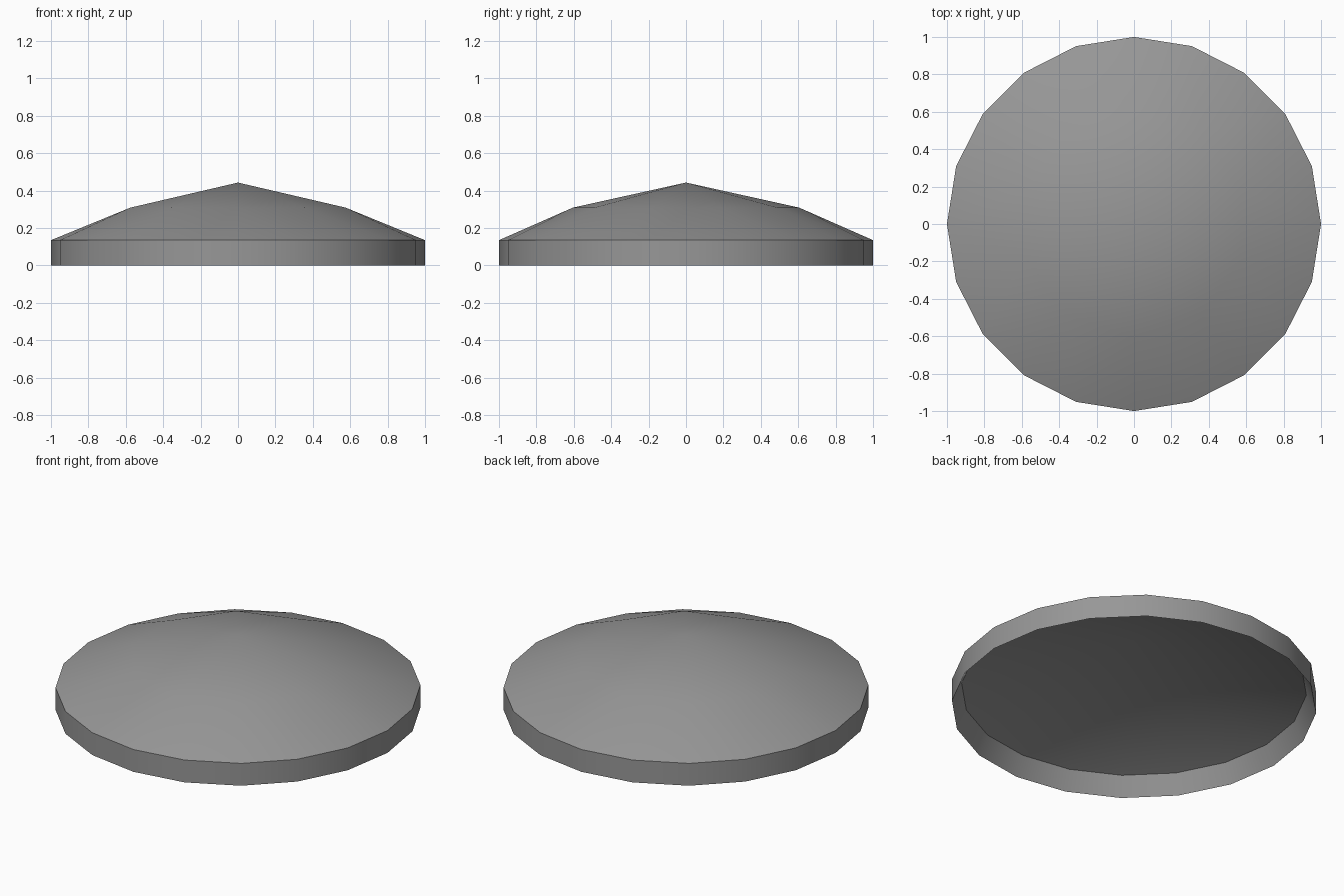
import bpy, bmesh
from math import radians, cos, sin

if "Cube" in bpy.data.objects:
    bpy.data.objects.remove(bpy.data.objects["Cube"])


def ring(bm, count, radius, z, start=0.0):
    """Ring of vertices, angles in degrees."""
    step = 360 / count
    return [bm.verts.new((radius * cos(radians(start + i * step)),
                          radius * sin(radians(start + i * step)), z))
            for i in range(count)]


bm = bmesh.new()
base = ring(bm, 20, 1.0, 0.0)
rim = ring(bm, 20, 1.0, 0.135)
shoulder = ring(bm, 10, 0.605, 0.309, 18)
apex = bm.verts.new((0, 0, 0.443))
inner_rim = ring(bm, 20, 0.947, 0.113)
inner_apex = bm.verts.new((0, 0, 0.416))

# Side band, tapered inner wall and conical hollow underneath
for i in range(20):
    j = (i + 1) % 20
    bm.faces.new((base[i], base[j], rim[j], rim[i]))
    bm.faces.new((base[j], base[i], inner_rim[i], inner_rim[j]))
    bm.faces.new((inner_rim[j], inner_rim[i], inner_apex))

# Shallow dome: 20-sided rim reduces to a 10-sided shoulder, then the apex
for k in range(10):
    a, b = shoulder[k], shoulder[(k + 1) % 10]
    r0, r1, r2 = (rim[(2 * k + n) % 20] for n in (1, 2, 3))
    bm.faces.new((r0, r1, a))
    bm.faces.new((r1, b, a))
    bm.faces.new((r1, r2, b))
    bm.faces.new((a, b, apex))

mesh = bpy.data.meshes.new("domed_lid")
bm.to_mesh(mesh)
bm.free()
lid = bpy.data.objects.new("domed_lid", mesh)
bpy.context.collection.objects.link(lid)

# Dark grey surface
grey = bpy.data.materials.new("dark_grey")
grey.diffuse_color = (0.31, 0.31, 0.31, 1)
grey.use_nodes = True
grey.node_tree.nodes["Principled BSDF"].inputs["Base Color"].default_value = grey.diffuse_color
mesh.materials.append(grey)

# Smooth shading with a crisp rim
bpy.context.view_layer.objects.active = lid
lid.select_set(True)
bpy.ops.object.shade_smooth_by_angle(angle=radians(35))
